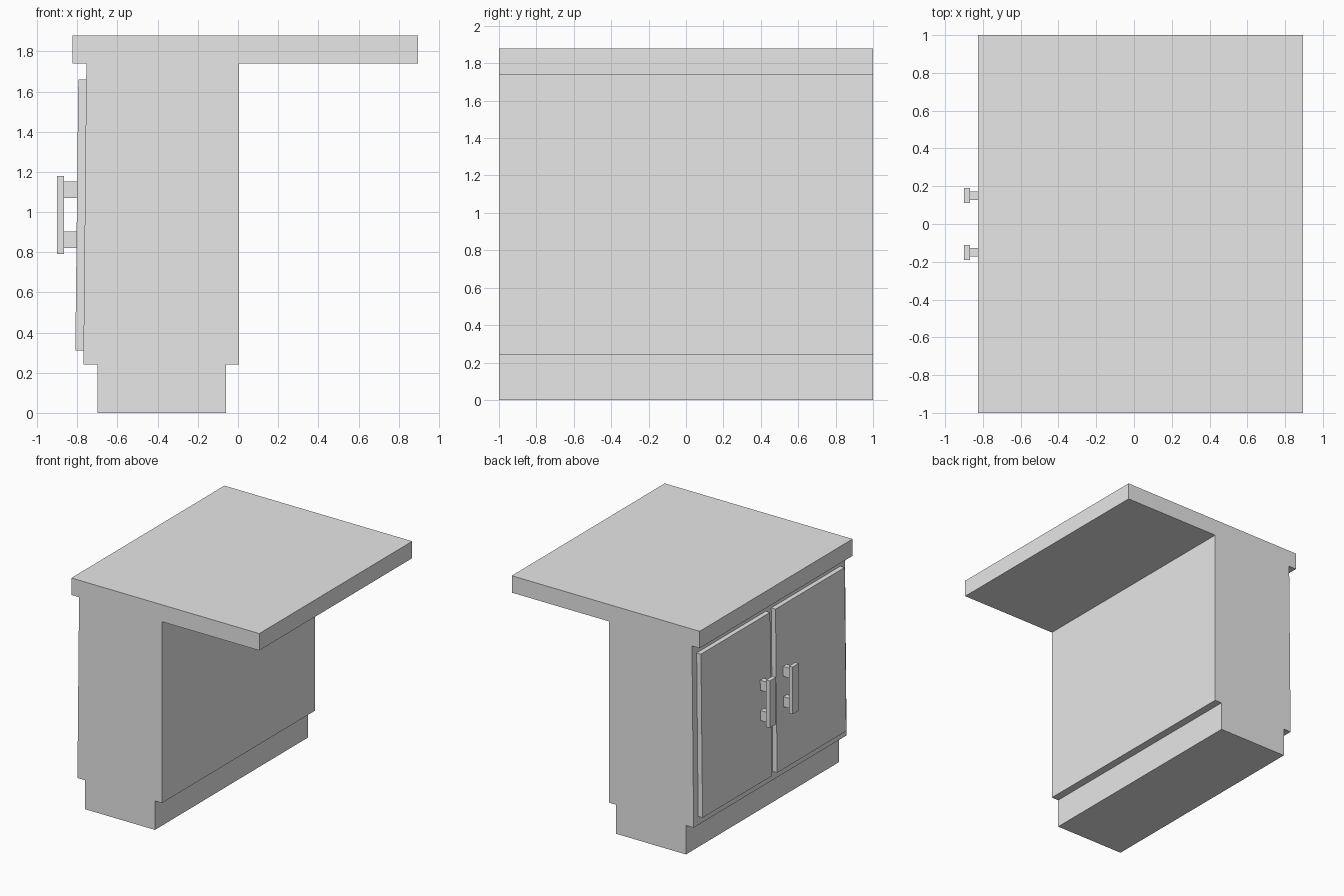
import bpy
import bmesh

default_cube = bpy.data.objects.get("Cube")
if default_cube:
    bpy.data.objects.remove(default_cube, do_unlink=True)

GREY = (0.8, 0.8, 0.8, 1.0)
paint = bpy.data.materials.new("plain_grey")
paint.use_nodes = True
paint.diffuse_color = GREY
for node in paint.node_tree.nodes:
    if node.type == 'BSDF_PRINCIPLED':
        node.inputs["Base Color"].default_value = GREY


def extrude_profile(name, profile, y0, y1):
    """Sweep an x-z outline along y from y0 to y1."""
    bm = bmesh.new()
    face = bm.faces.new([bm.verts.new((x, y0, z)) for x, z in profile])
    swept = bmesh.ops.extrude_face_region(bm, geom=[face])["geom"]
    moved = [v for v in swept if isinstance(v, bmesh.types.BMVert)]
    bmesh.ops.translate(bm, verts=moved, vec=(0, y1 - y0, 0))
    bmesh.ops.recalc_face_normals(bm, faces=bm.faces)
    mesh = bpy.data.meshes.new(name)
    bm.to_mesh(mesh)
    bm.free()
    mesh.materials.append(paint)
    obj = bpy.data.objects.new(name, mesh)
    bpy.context.collection.objects.link(obj)
    return obj


def box(name, x0, x1, y0, y1, z0, z1):
    return extrude_profile(name, [(x0, z0), (x1, z0), (x1, z1), (x0, z1)], y0, y1)


# Cabinet with recessed plinth, leaning door side and overhanging worktop
outline = [(-0.70, 0), (-0.06, 0), (-0.06, 0.24), (0.005, 0.24),
           (0.005, 1.74), (0.895, 1.74), (0.895, 1.88), (-0.825, 1.88),
           (-0.825, 1.74), (-0.755, 1.74), (-0.77, 0.24), (-0.70, 0.24)]
extrude_profile("cabinet_and_worktop", outline, -1, 1)

# Pair of doors, each with a bar handle on two posts
door = [(-0.81, 0.31), (-0.765, 0.31), (-0.755, 1.66), (-0.795, 1.66)]
for side, s in (("back", 1), ("front", -1)):
    extrude_profile(side + "_door", door, s * 0.035, s * 0.94)
    box(side + "_handle_bar", -0.90, -0.867, s * 0.11, s * 0.19, 0.79, 1.18)
    for level, z in (("lower", 0.82), ("upper", 1.07)):
        box(f"{side}_{level}_handle_post", -0.867, -0.795,
            s * 0.127, s * 0.173, z, z + 0.083)
